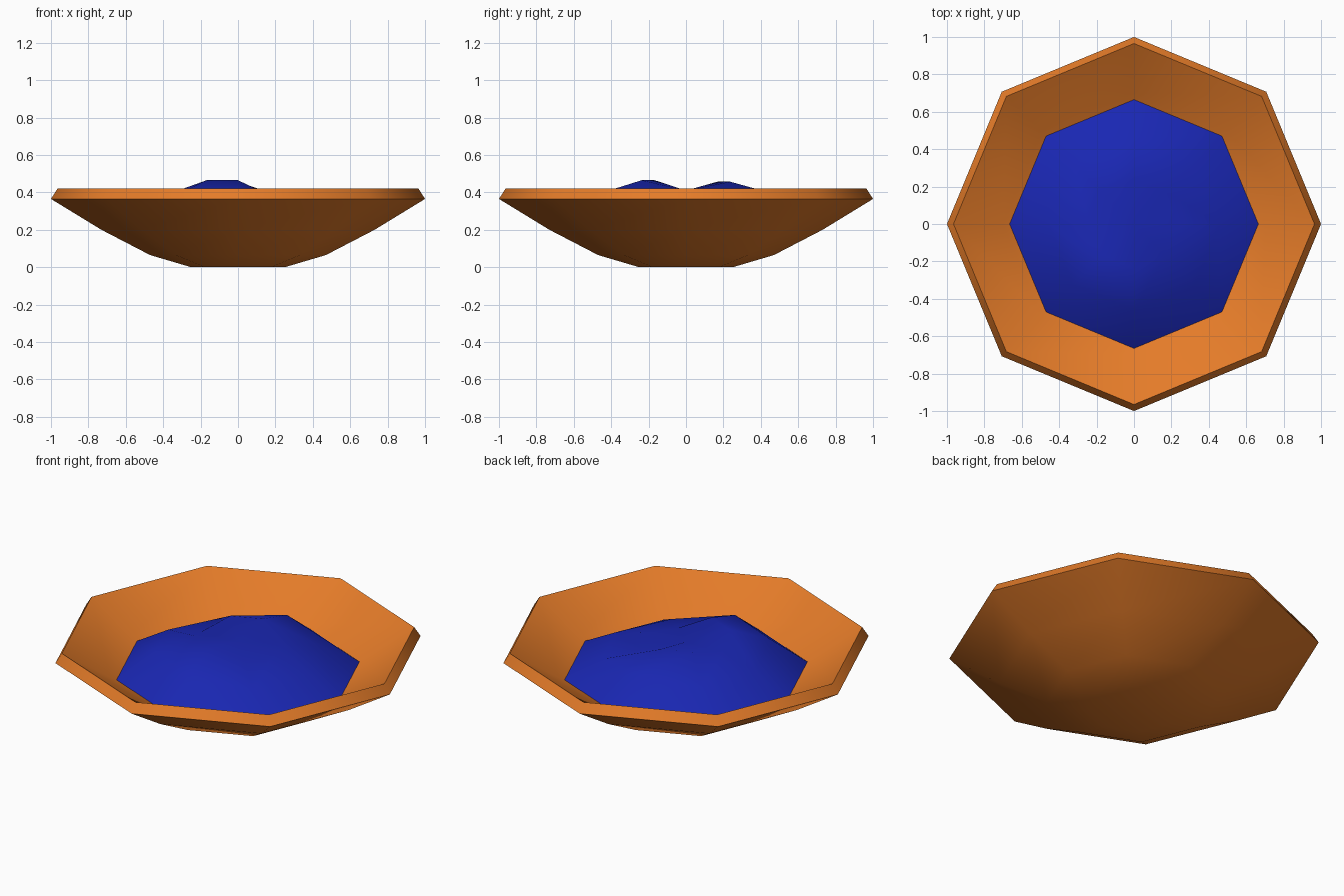
import bpy, bmesh, math

if "Cube" in bpy.data.objects:
    bpy.data.objects.remove(bpy.data.objects["Cube"])

SIDES = 8


def material(name, color):
    mat = bpy.data.materials.new(name)
    mat.diffuse_color = (*color, 1)
    mat.use_nodes = True
    mat.node_tree.nodes["Principled BSDF"].inputs["Base Color"].default_value = mat.diffuse_color
    return mat


def ring(bm, radius, heights):
    """One octagon of vertices; heights is a number or one value per corner."""
    if not isinstance(heights, (list, tuple)):
        heights = [heights] * SIDES
    return [bm.verts.new((radius * math.cos(math.tau * i / SIDES),
                          radius * math.sin(math.tau * i / SIDES), z))
            for i, z in enumerate(heights)]


def bridge(bm, a, b):
    for i in range(SIDES):
        j = (i + 1) % SIDES
        bm.faces.new((a[i], a[j], b[j], b[i]))


def fan(bm, loop, z):
    centre = bm.verts.new((0, 0, z))
    for i in range(SIDES):
        bm.faces.new((loop[i], loop[(i + 1) % SIDES], centre))


def finish(bm, name, mat):
    bmesh.ops.recalc_face_normals(bm, faces=bm.faces)
    mesh = bpy.data.meshes.new(name)
    bm.to_mesh(mesh)
    bm.free()
    mesh.materials.append(mat)
    obj = bpy.data.objects.new(name, mesh)
    bpy.context.collection.objects.link(obj)
    bpy.ops.object.select_all(action='DESELECT')
    obj.select_set(True)
    bpy.context.view_layer.objects.active = obj
    bpy.ops.object.shade_smooth_by_angle(angle=math.radians(50))
    return obj


# Bowl: outer wall, bevelled rim, inner wall
bm = bmesh.new()
profile = [(0.25, 0.0), (0.47, 0.065), (0.73, 0.2), (1.0, 0.365), (0.965, 0.42),
           (0.70, 0.255), (0.44, 0.125), (0.23, 0.06)]
loops = [ring(bm, r, z) for r, z in profile]
for a, b in zip(loops, loops[1:]):
    bridge(bm, a, b)
bm.faces.new(loops[0])
bm.faces.new(loops[-1])
finish(bm, "bowl", material("orange_clay", (0.78, 0.2, 0.022)))

# Filling: uneven mound with a slight hollow in the middle, closed underneath
bm = bmesh.new()
base = ring(bm, 0.42, 0.122)
edge = ring(bm, 0.665, 0.238)
middle = ring(bm, 0.46, [0.345, 0.345, 0.395, 0.345, 0.36, 0.39, 0.395, 0.335])
crest = ring(bm, 0.237, [0.40, 0.385, 0.457, 0.457, 0.41, 0.465, 0.465, 0.385])
for a, b in ((base, edge), (edge, middle), (middle, crest)):
    bridge(bm, a, b)
fan(bm, crest, 0.41)
bm.faces.new(base)
finish(bm, "filling", material("blue_filling", (0.01, 0.02, 0.45)))
